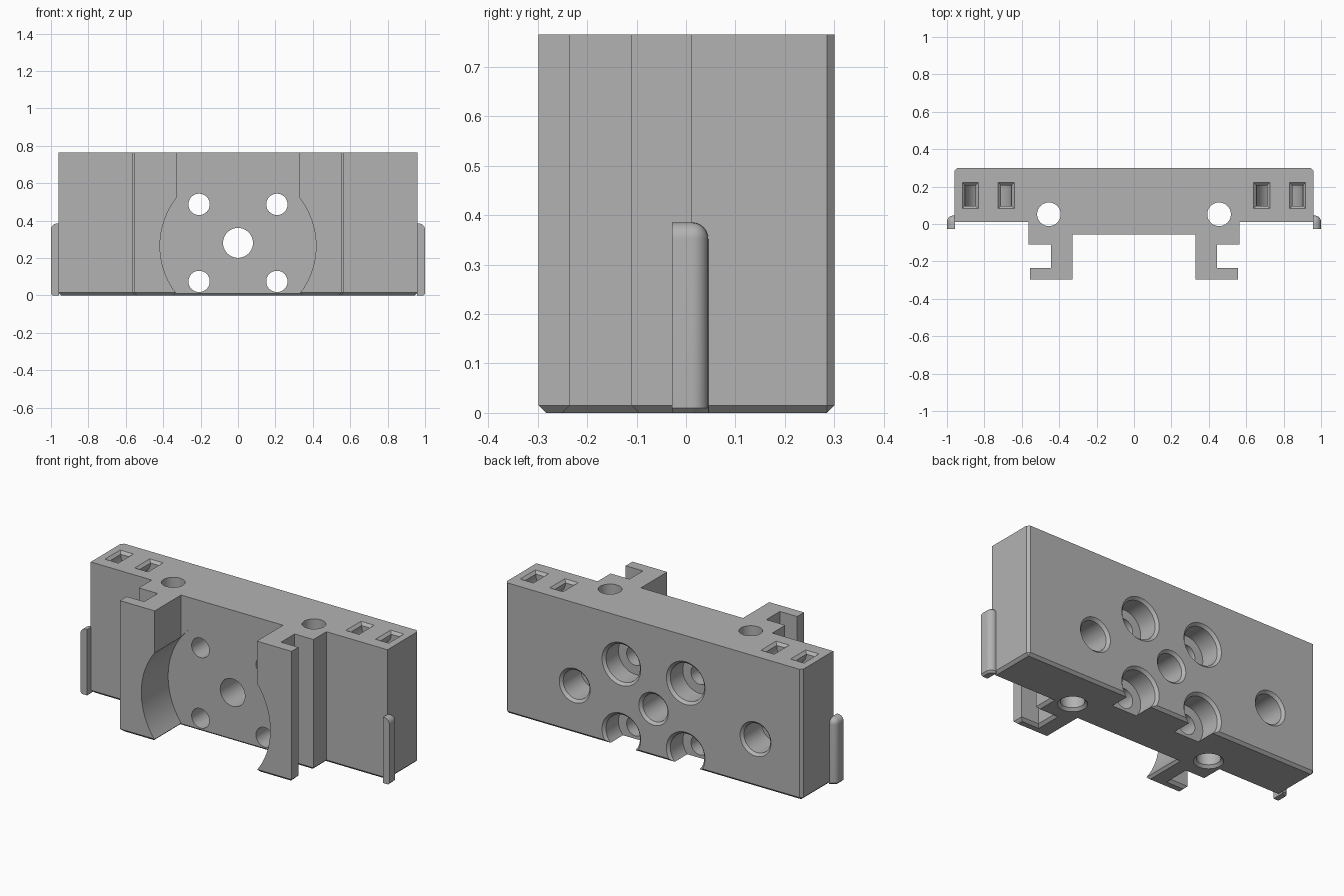
import bpy, bmesh, math
from mathutils import Matrix, Vector

cube = bpy.data.objects.get("Cube")
if cube:
    bpy.data.objects.remove(cube, do_unlink=True)

H = 0.765        # block height
BACK = 0.30      # back face
CH = 0.015       # common chamfer

grey = bpy.data.materials.new("plain_grey")
grey.use_nodes = True
grey.diffuse_color = (0.45, 0.45, 0.45, 1)
grey.node_tree.nodes["Principled BSDF"].inputs["Base Color"].default_value = (0.45, 0.45, 0.45, 1)


def finish(bm, name):
    bmesh.ops.recalc_face_normals(bm, faces=bm.faces)
    me = bpy.data.meshes.new(name)
    bm.to_mesh(me)
    bm.free()
    me.materials.append(grey)
    ob = bpy.data.objects.new(name, me)
    bpy.context.collection.objects.link(ob)
    return ob


def loft(sections, name):
    """Skin a list of equal-sized point loops and cap both ends."""
    bm = bmesh.new()
    rings = [[bm.verts.new(p) for p in s] for s in sections]
    n = len(rings[0])
    for a, b in zip(rings, rings[1:]):
        for i in range(n):
            j = (i + 1) % n
            bm.faces.new((a[i], a[j], b[j], b[i]))
    bm.faces.new(rings[0])
    bm.faces.new(rings[-1])
    return finish(bm, name)


def bore(profile, origin, axis, name, n=56):
    """Stepped round cutter: profile is (depth, radius) along axis."""
    m = Matrix.Translation(origin) @ Vector(axis).to_track_quat('Z', 'Y').to_matrix().to_4x4()
    turn = [2 * math.pi * i / n for i in range(n)]
    return loft([[m @ Vector((r * math.cos(t), r * math.sin(t), d)) for t in turn]
                 for d, r in profile], name)


def chamfered(r, depth):
    return [(-0.01, r + CH + 0.01), (CH, r), (depth, r)]


def strap_tunnel(cx, name):
    """U-shaped rectangular passage with two chamfered mouths in the top."""
    cy, rad, w, d = 0.152, 0.096, 0.028, 0.055
    path = [(0, 0.01, 0.025)] + [(math.pi * i / 20, -CH, 0) for i in range(21)] + [(math.pi, 0.01, 0.025)]
    loops = []
    for a, dz, grow in path:
        loop = []
        for sr, sy in ((-1, -1), (1, -1), (1, 1), (-1, 1)):
            q = rad + sr * (w + grow)
            loop.append((cx + q * math.cos(a), cy + sy * (d + grow), H + dz - q * math.sin(a)))
        loops.append(loop)
    return loft(loops, name)


# Main block with two hooked rails, extruded from a half outline
half = [(0.96, BACK), (0.96, 0.01), (0.565, 0.01), (0.565, -0.11), (0.443, -0.11),
        (0.443, -0.235), (0.555, -0.235), (0.555, -0.298), (0.33, -0.298), (0.33, -0.055)]
outline = half + [(-x, y) for x, y in reversed(half)]
bm = bmesh.new()
base = bm.faces.new([bm.verts.new((x, y, 0)) for x, y in outline])
ext = bmesh.ops.extrude_face_region(bm, geom=[base], use_keep_orig=True)
for v in ext["geom"]:
    if isinstance(v, bmesh.types.BMVert):
        v.co.z = H
bmesh.ops.recalc_face_normals(bm, faces=bm.faces)
edges = [e for e in bm.edges
         if all(v.co.z < 0.001 for v in e.verts)
         or (all(v.co.y > BACK - 0.001 for v in e.verts)
             and abs(e.verts[0].co.x - e.verts[1].co.x) < 0.001)]
bmesh.ops.bevel(bm, geom=edges, offset=CH, segments=1, profile=0.5, affect='EDGES')
block = finish(bm, "mount_block")

# Cutters
into = (0, -1, 0)
cutters = [
    bore([(0, 0.417), (0.27, 0.417)], (0, -0.32, 0.265), (0, 1, 0), "round_recess_cutter", 96),
    bore(chamfered(0.08, 0.5), (0, BACK, 0.281), into, "centre_hole_cutter"),
]
for x in (-0.208, 0.208):
    for z in (0.075, 0.487):
        cutters.append(bore(chamfered(0.11, 0.13) + [(0.13, 0.057), (0.5, 0.057)],
                            (x, BACK, z), into, "screw_hole_cutter"))
for x in (-0.66, 0.51):
    cutters.append(bore(chamfered(0.085, 0.18), (x, BACK, 0.281), into, "blind_hole_cutter"))
for s in (-1, 1):
    cutters.append(bore(chamfered(0.063, 0.9), (s * 0.455, 0.052, 0), (0, 0, 1), "rod_hole_cutter"))
    cutters.append(strap_tunnel(s * 0.779, "strap_tunnel_cutter"))

bpy.context.view_layer.objects.active = block
for c in cutters:
    c.hide_render = True
    mod = block.modifiers.new("cut", 'BOOLEAN')
    mod.operation = 'DIFFERENCE'
    mod.solver = 'EXACT'
    mod.object = c
    bpy.ops.object.modifier_apply(modifier=mod.name)
for c in cutters:
    bpy.data.objects.remove(c, do_unlink=True)


# Side ribs with rounded outer, back and top edges
def rib(s, name):
    x0, x1, y0, y1, z1 = 0.957, 1.0, -0.028, 0.045, 0.385
    bm = bmesh.new()
    bmesh.ops.create_cube(bm, size=1)
    for v in bm.verts:
        v.co = (x1 if v.co.x > 0 else x0, y1 if v.co.y > 0 else y0, z1 if v.co.z > 0 else 0)
    soft = []
    for e in bm.edges:
        c = (e.verts[0].co + e.verts[1].co) / 2
        flags = (c.x > x1 - 0.001, c.y > y1 - 0.001, c.z > z1 - 0.001)
        if sum(flags) == 2:
            soft.append(e)
    bmesh.ops.bevel(bm, geom=soft, offset=0.033, segments=8, profile=0.5, affect='EDGES')
    low = [e for e in bm.edges if all(v.co.z < 0.001 and v.co.x > x0 + 0.001 for v in e.verts)]
    bmesh.ops.bevel(bm, geom=low, offset=0.01, segments=1, profile=0.5, affect='EDGES')
    for v in bm.verts:
        v.co.x *= s
    return finish(bm, name)


parts = [block, rib(1, "left_rib"), rib(-1, "right_rib")]

bpy.ops.object.select_all(action='DESELECT')
for p in parts:
    p.select_set(True)
bpy.context.view_layer.objects.active = block
bpy.ops.object.shade_smooth_by_angle(angle=math.radians(30))
